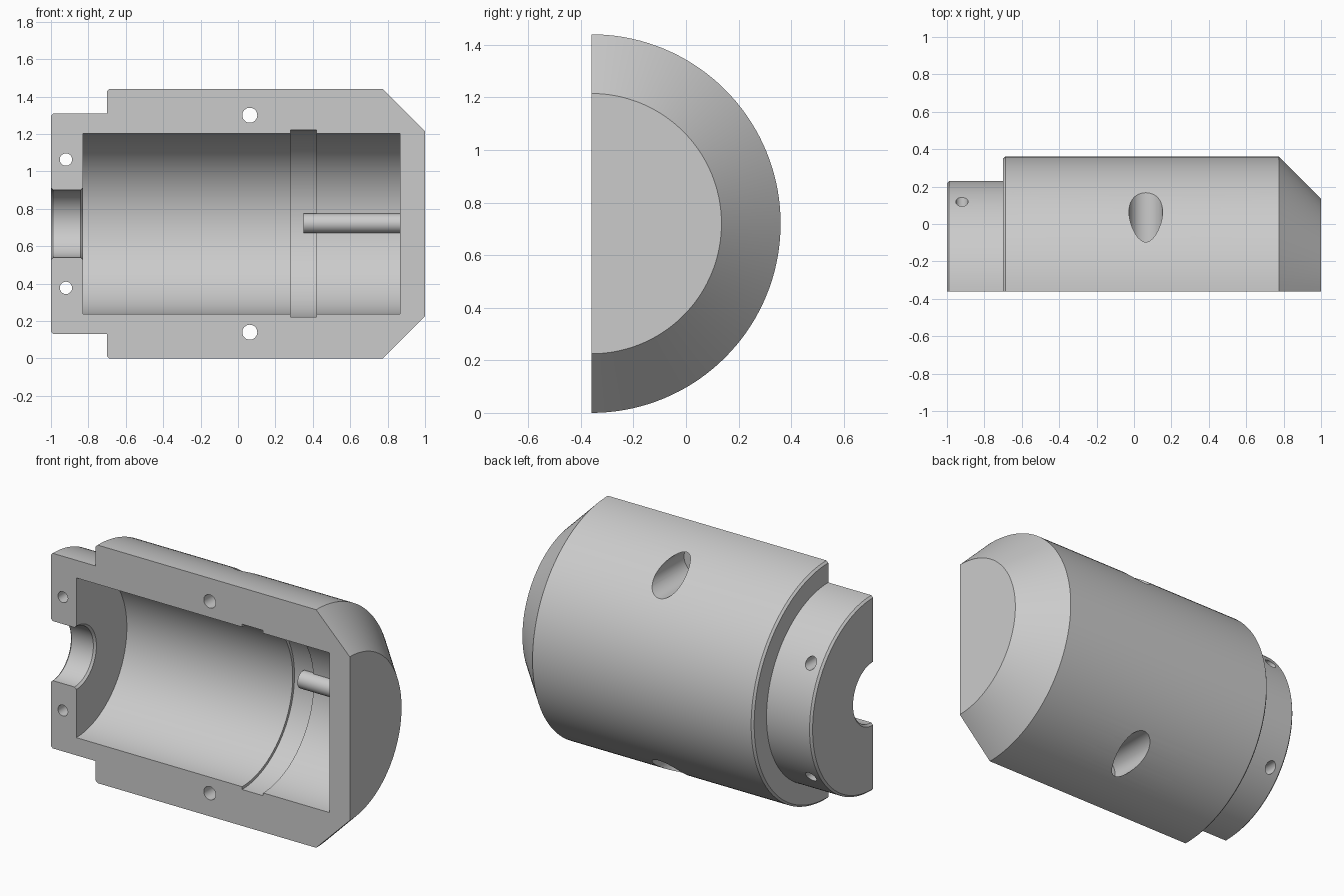
import bpy, bmesh
from math import pi, sin, cos

cube = bpy.data.objects.get("Cube")
if cube:
    bpy.data.objects.remove(cube, do_unlink=True)

AXIS_Y, AXIS_Z = -0.36, 0.72   # the axis of revolution runs along x
SEGMENTS = 72

grey = bpy.data.materials.new("plain grey")
grey.use_nodes = True
grey.diffuse_color = (0.6, 0.6, 0.6, 1)
grey.node_tree.nodes["Principled BSDF"].inputs["Base Color"].default_value = (0.6, 0.6, 0.6, 1)


def half_revolve(name, profile):
    """Sweep a closed (x, radius) profile half a turn and cap both ends."""
    bm = bmesh.new()
    on_axis = {i: bm.verts.new((x, AXIS_Y, AXIS_Z))
               for i, (x, r) in enumerate(profile) if r == 0}
    rings = []
    for s in range(SEGMENTS + 1):
        a = pi * s / SEGMENTS
        rings.append([on_axis.get(i) or bm.verts.new((x, AXIS_Y + r * sin(a), AXIS_Z + r * cos(a)))
                      for i, (x, r) in enumerate(profile)])
    for ring, after in zip(rings, rings[1:]):
        for i in range(len(profile)):
            j = (i + 1) % len(profile)
            corners = list(dict.fromkeys((ring[i], ring[j], after[j], after[i])))
            if len(corners) > 2:
                bm.faces.new(corners)
    bm.faces.new(rings[0])
    bm.faces.new(rings[-1])
    # Join the two caps into one flat cut face
    shared = bm.edges.get(list(on_axis.values()))
    bmesh.ops.dissolve_edges(bm, edges=[shared], use_verts=False)
    bmesh.ops.recalc_face_normals(bm, faces=bm.faces)
    mesh = bpy.data.meshes.new(name)
    bm.to_mesh(mesh)
    bm.free()
    mesh.materials.append(grey)
    obj = bpy.data.objects.new(name, mesh)
    bpy.context.collection.objects.link(obj)
    return obj


def cylinder(name, radius, length, centre, rotation):
    bpy.ops.mesh.primitive_cylinder_add(vertices=40, radius=radius, depth=length,
                                        location=centre, rotation=rotation)
    obj = bpy.context.object
    obj.name = name
    obj.data.materials.append(grey)
    return obj


def activate(obj):
    bpy.ops.object.select_all(action='DESELECT')
    obj.select_set(True)
    bpy.context.view_layer.objects.active = obj


def drill(target, radius, x, z, y_start, y_end):
    """Cut a round hole along y."""
    cutter = cylinder("hole_cutter", radius, y_end - y_start,
                      (x, (y_start + y_end) / 2, z), (pi / 2, 0, 0))
    cutter.hide_render = True
    activate(target)
    mod = target.modifiers.new("hole", 'BOOLEAN')
    mod.operation = 'DIFFERENCE'
    mod.solver = 'EXACT'
    mod.object = cutter
    bpy.ops.object.modifier_apply(modifier=mod.name)
    bpy.data.objects.remove(cutter, do_unlink=True)


# Shell section: tapered nose, body, neck, shaft opening, cavity with groove
C = 0.012
BODY, NECK, BORE, CAVITY, GROOVE = 0.72, 0.59, 0.18, 0.483, 0.5
housing = half_revolve("housing_half", [
    (1, 0), (1, 0.495), (0.775, BODY),
    (-0.7 + C, BODY), (-0.7, BODY - C), (-0.7, NECK),
    (-1 + C, NECK), (-1, NECK - C),
    (-1, BORE + C), (-1 + C, BORE), (-0.83 - C, BORE), (-0.83, BORE + C),
    (-0.83, CAVITY), (0.28, CAVITY), (0.28, GROOVE), (0.42, GROOVE),
    (0.42, CAVITY), (0.865, CAVITY), (0.865, 0)])

# Screw holes, mirrored above and below the axis
for side in (-1, 1):
    drill(housing, 0.04, 0.063, AXIS_Z + side * 0.58, -0.5, 0.5)
    drill(housing, 0.09, 0.063, AXIS_Z + side * 0.58, -0.2, 0.5)
    drill(housing, 0.033, -0.92, AXIS_Z + side * 0.343, -0.5, 0.5)

# Locating pin half sunk in the cavity wall
pin = cylinder("locating_pin", 0.052, 0.54, (0.62, AXIS_Y + 0.48, AXIS_Z + 0.002), (0, pi / 2, 0))

for part in (housing, pin):
    activate(part)
    bpy.ops.object.shade_smooth_by_angle(angle=pi / 6)
